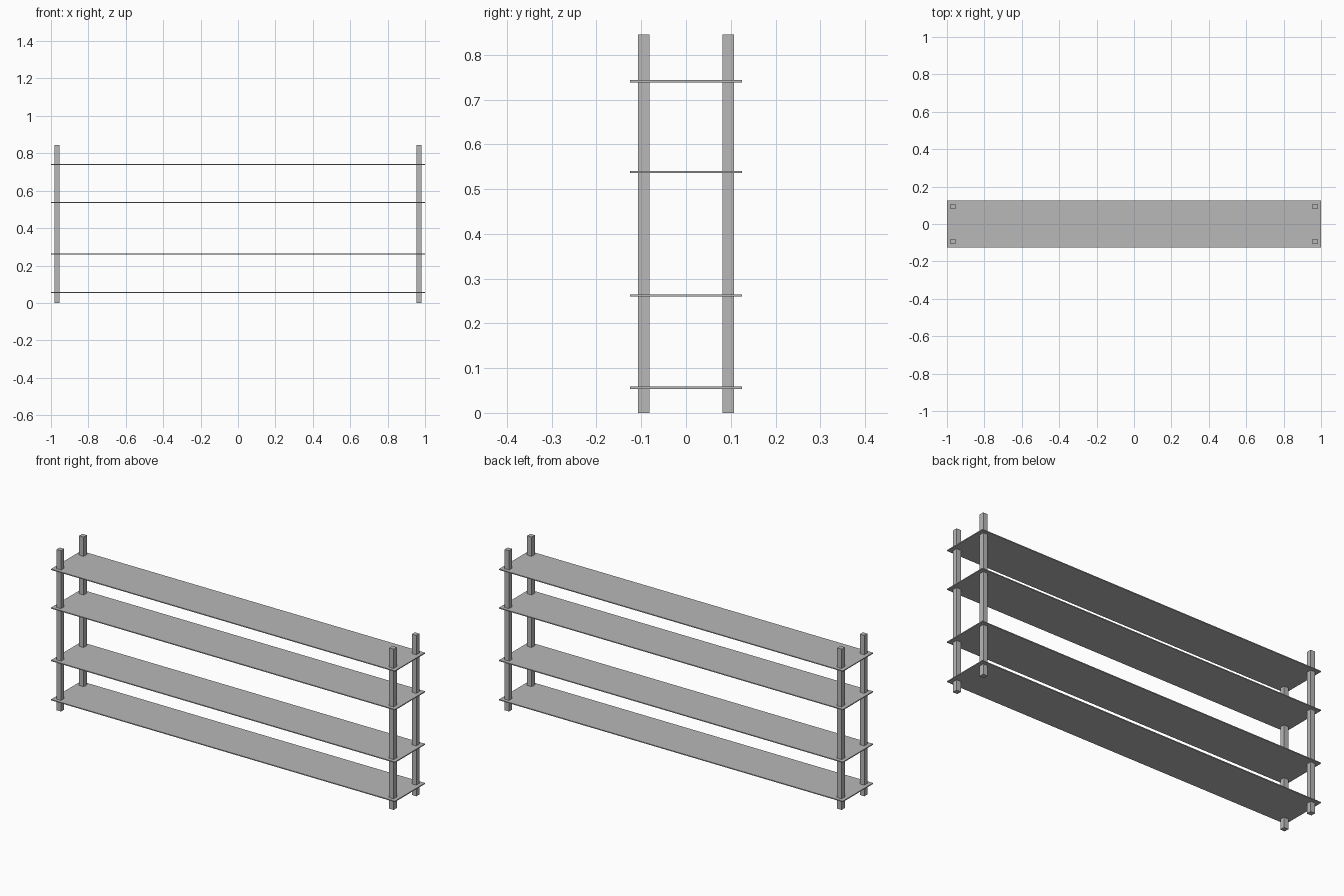
import bpy

# Remove the default cube
if "Cube" in bpy.data.objects:
    bpy.data.objects.remove(bpy.data.objects["Cube"], do_unlink=True)

# Single plain grey finish
grey = bpy.data.materials.new("plain_grey")
grey.use_nodes = True
colour = (0.48, 0.48, 0.48, 1)
grey.diffuse_color = colour
grey.node_tree.nodes["Principled BSDF"].inputs["Base Color"].default_value = colour


def box(name, centre, size):
    bpy.ops.mesh.primitive_cube_add(size=1, location=centre)
    obj = bpy.context.object
    obj.name = name
    obj.scale = size
    bpy.ops.object.transform_apply(location=False, rotation=False, scale=True)
    obj.data.materials.append(grey)
    return obj


# Four square corner posts
HEIGHT, POST = 0.845, 0.026
for side, x in (("left", 0.967), ("right", -0.967)):
    for end, y in (("front", -0.094), ("back", 0.094)):
        box(f"{end}_{side}_post", (x, y, HEIGHT / 2), (POST, POST, HEIGHT))

# Thin shelves, passing around the posts
shelves = {"bottom": 0.056, "lower": 0.262, "upper": 0.538, "top": 0.741}
for name, z in shelves.items():
    box(f"{name}_shelf", (0, 0, z), (2.0, 0.25, 0.005))
